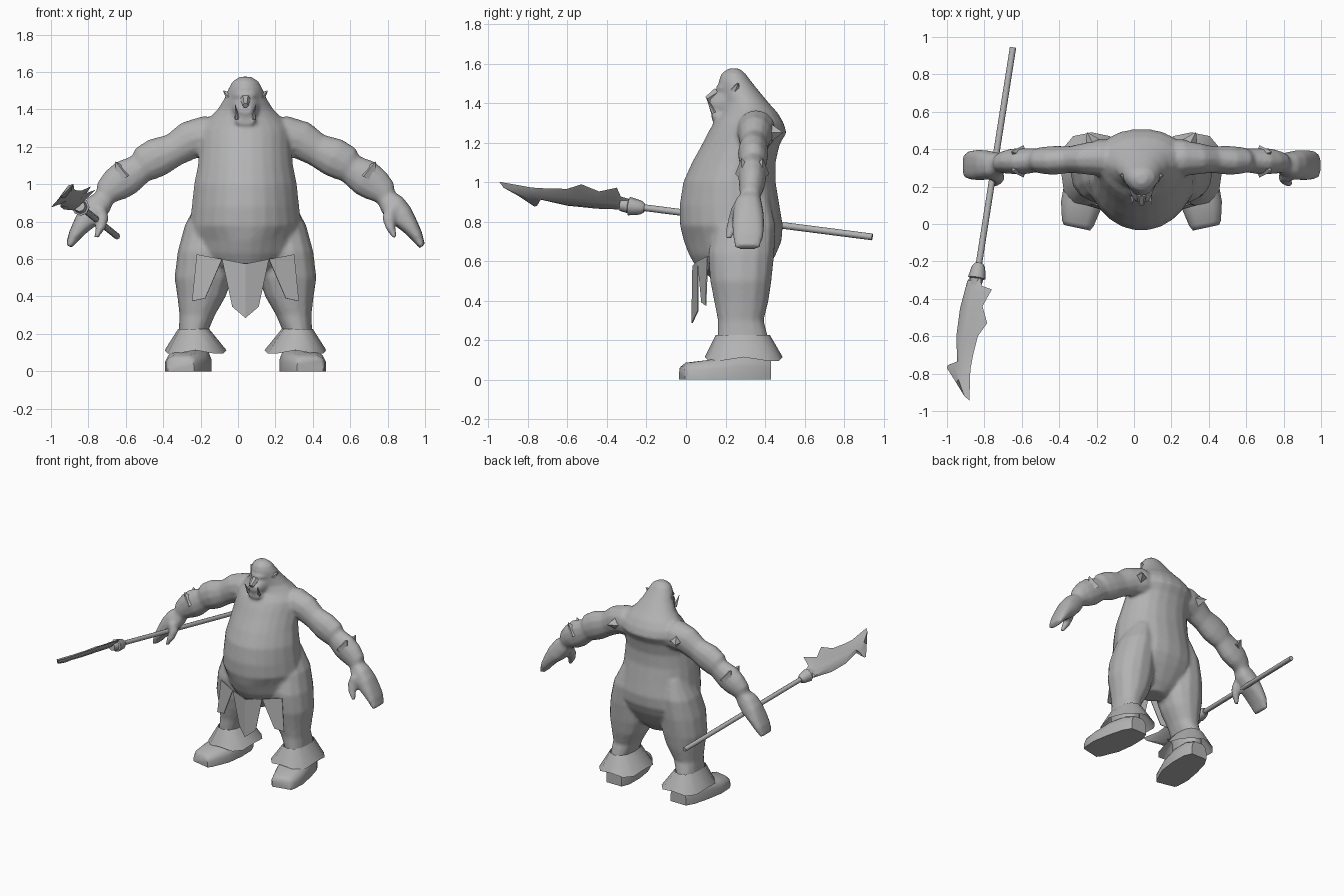
import bpy, bmesh, math
from mathutils import Vector

if "Cube" in bpy.data.objects:
    bpy.data.objects.remove(bpy.data.objects["Cube"])

CX = 0.04  # body centre line
grey = bpy.data.materials.new("plain_grey")
grey.diffuse_color = (0.45, 0.45, 0.45, 1)
grey.use_nodes = True
grey.node_tree.nodes["Principled BSDF"].inputs["Base Color"].default_value = grey.diffuse_color


def finish(bm, name, angle=50):
    bmesh.ops.recalc_face_normals(bm, faces=bm.faces[:])
    me = bpy.data.meshes.new(name)
    bm.to_mesh(me)
    bm.free()
    me.materials.append(grey)
    ob = bpy.data.objects.new(name, me)
    bpy.context.collection.objects.link(ob)
    bpy.ops.object.select_all(action='DESELECT')
    bpy.context.view_layer.objects.active = ob
    ob.select_set(True)
    if angle:
        bpy.ops.object.shade_smooth_by_angle(angle=math.radians(angle))
    return ob


def skin(name, rings, angle=50, caps=True):
    """Join rings of points into one skin."""
    bm = bmesh.new()
    vs = [[bm.verts.new(p) for p in r] for r in rings]
    n = len(vs[0])
    for a, b in zip(vs, vs[1:]):
        for i in range(n):
            j = (i + 1) % n
            bm.faces.new((a[i], a[j], b[j], b[i]))
    if caps:
        bm.faces.new(vs[0])
        bm.faces.new(vs[-1])
    return finish(bm, name, angle)


def oval(c, u, v, n=14, power=1.0):
    """Oval ring; power below 1 makes it squarer."""
    c, u, v = Vector(c), Vector(u), Vector(v)
    out = []
    for i in range(n):
        t = 2 * math.pi * i / n
        a, b = math.cos(t), math.sin(t)
        out.append(c + u * math.copysign(abs(a) ** power, a)
                   + v * math.copysign(abs(b) ** power, b))
    return out


def upright(rows, s=1, n=14, power=1.0):
    """Level rings from (z, x centre, half width, y front, y back)."""
    return [oval((CX + s * d, (f + b) / 2, z), (w, 0, 0), (0, (b - f) / 2, 0), n, power)
            for z, d, w, f, b in rows]


def sheet(name, pts, faces, thick):
    bm = bmesh.new()
    vs = [bm.verts.new(p) for p in pts]
    for f in faces:
        bm.faces.new([vs[i] for i in f])
    ob = finish(bm, name, 0)
    m = ob.modifiers.new("thickness", 'SOLIDIFY')
    m.thickness = thick
    m.offset = 0
    return ob


def cone(name, base, tip, r, n=6, r2=0.002):
    base, tip = Vector(base), Vector(tip)
    q = (tip - base).to_track_quat('Z', 'Y')
    u, v = q @ Vector((1, 0, 0)), q @ Vector((0, 1, 0))
    return skin(name, [oval(base, u * r, v * r, n), oval(tip, u * r2, v * r2, n)])


# Torso: hips, belly, chest, shoulder hump and crown; the belly narrows to the front
torso = upright([
    (0.46, 0, .08, .18, .34), (0.52, 0, .19, .12, .39), (0.57, 0, .25, .05, .42),
    (0.63, 0, .295, .015, .455), (0.70, 0, .315, -.012, .485), (0.78, 0, .30, -.032, .492),
    (0.88, 0, .288, -.034, .475), (1.00, 0, .275, -.015, .455), (1.10, 0, .255, .03, .455),
    (1.19, 0, .248, .08, .475), (1.25, 0, .25, .11, .51), (1.30, 0, .24, .14, .495),
    (1.35, 0, .20, .18, .465), (1.40, 0, .15, .19, .42), (1.46, 0, .112, .175, .37),
    (1.51, 0, .092, .165, .33), (1.55, 0, .07, .18, .30), (1.575, 0, .03, .215, .27)], n=22, power=.9)
for ring in torso:
    y0, y1 = min(p.y for p in ring), max(p.y for p in ring)
    for p in ring:
        t = max(0, 1 - 2 * (p.y - y0) / (y1 - y0))
        p.x = CX + (p.x - CX) * (1 - t * (.45 if p.z < .75 else .22))
body = [skin("body", torso)]

# Face: muzzle, jaw, brow and nose
body.append(skin("muzzle", [oval((CX, y, z), (w, 0, 0), (0, 0, h), 12, .9) for y, z, w, h in
                            [(.27, 1.41, .09, .08), (.19, 1.405, .07, .075), (.145, 1.395, .052, .05),
                             (.12, 1.395, .035, .025)]]))
body.append(skin("jaw", [oval((CX, y, z), (w, 0, 0), (0, 0, h), 12, .8) for y, z, w, h in
                         [(.28, 1.34, .075, .05), (.18, 1.33, .065, .035), (.13, 1.34, .05, .024)]]))
body.append(skin("brow", [oval((CX + x, y, 1.475), (0, .028, 0), (0, 0, .018), 8) for x, y in
                          [(-.075, .23), (-.04, .187), (0, .175), (.04, .187), (.075, .23)]]))
cone("nose", (CX, .16, 1.455), (CX, .105, 1.42), .028, 6, .015)

for s, side in ((-1, "right"), (1, "left")):
    def P(d, y, z):
        return (CX + s * d, y, z)

    # Ear, tusk and shoulder blade spike
    cone(side + "_ear", P(.08, .25, 1.465), P(.118, .265, 1.50), .028)
    cone(side + "_tusk", P(.045, .14, 1.35), P(.055, .105, 1.425), .013)
    cone(side + "_back_spike", P(.25, .41, 1.25), P(.29, .49, 1.25), .06, 4)

    # Arm: stepped muscles from shoulder to wrist (d, z, radius, y centre, y radius)
    arm = [(.10, 1.25, .10, .35, .10), (.22, 1.258, .108, .355, .10), (.30, 1.235, .104, .35, .085),
           (.38, 1.185, .09, .345, .072), (.47, 1.145, .106, .34, .078), (.535, 1.11, .10, .34, .072),
           (.56, 1.085, .082, .34, .064), (.64, 1.035, .10, .335, .072), (.695, .995, .092, .335, .068),
           (.735, .96, .076, .33, .06), (.755, .925, .052, .325, .052)]
    rings = []
    for i, (d, z, r, y, ry) in enumerate(arm):
        a, b = arm[max(i - 1, 0)], arm[min(i + 1, len(arm) - 1)]
        t = Vector((s * (b[0] - a[0]), 0, b[1] - a[1])).normalized()
        rings.append(oval(P(d, y, z), Vector((-t.z, 0, t.x)) * r, (0, ry, 0), 12))
    body.append(skin(side + "_arm", rings))
    # Forearm fins
    for y in (.30, .37):
        cone(side + "_elbow_fin", P(.65, y, 1.04), P(.695, y + (y - .335) * .5, 1.12), .055, 4)
    cone(side + "_wrist_fin", P(.71, .33, .96), P(.775, .33, 1.0), .05, 4)

    # Mitten hand and thumb
    hand = [(.745, .935, .05, .325, .05), (.785, .89, .07, .315, .07), (.83, .835, .068, .315, .08),
            (.88, .775, .048, .315, .082), (.915, .725, .035, .315, .078), (.945, .668, .018, .31, .065)]
    body.append(skin(side + "_hand", [oval(P(d, y, z), (s * r * .8, 0, r * .6), (0, ry, 0), 12, .8)
                                      for d, z, r, y, ry in hand]))
    body.append(skin(side + "_thumb", [oval(P(d, y, z), (r, 0, 0), (0, r, 0), 8) for d, y, z, r in
                                       [(.785, .27, .88, .04), (.765, .25, .82, .036),
                                        (.775, .23, .765, .028), (.80, .215, .71, .014)]]))

    # Leg
    body.append(skin(side + "_leg", upright([
        (.92, .17, .08, .22, .42), (.78, .195, .13, .14, .455), (.64, .215, .148, .11, .45),
        (.50, .225, .155, .12, .435), (.40, .235, .13, .14, .42), (.30, .258, .095, .16, .395),
        (.22, .277, .08, .16, .415), (.08, .285, .08, .17, .41)], s, 14, .9)))

    # Flared ankle cuff with a slightly uneven hem
    top = upright([(.225, .277, .084, .15, .425)], s, 12, .85)[0]
    hem = upright([(.105, .267, .165, .095, .49)], s, 12, .75)[0]
    hem = [p + Vector((0, 0, -.01 if i % 3 else .008)) for i, p in enumerate(hem)]
    skin(side + "_cuff", [top, hem], 60, False)

    # Foot: flat sole, blunt toe (y, d, half width, height)
    foot = [(-.02, .345, .07, .065), (.005, .34, .085, .085), (.12, .315, .115, .10),
            (.25, .295, .112, .13), (.37, .28, .095, .13), (.43, .275, .065, .11)]
    skin(side + "_foot", [[P(d + w * a, y + (.015 * a if y < .05 else 0), h * b) for a, b in
                           ((-1, 0), (-1, .5), (-.85, .85), (-.5, 1), (.5, 1), (.85, .85), (1, .5), (1, 0))]
                          for y, d, w, h in foot], 55)

    # Side strip of the loincloth
    sheet(side + "_cloth_strip",
          [P(.125, .06, .60), P(.26, .11, .625), P(.285, .10, .375), P(.215, .08, .39)],
          [(0, 1, 2, 3)], .006)

# Fuse the fleshy parts into one smooth skin
bpy.ops.object.select_all(action='DESELECT')
for ob in body:
    ob.select_set(True)
bpy.context.view_layer.objects.active = body[0]
bpy.ops.object.join()
m = body[0].modifiers.new("fuse", 'REMESH')
m.mode = 'VOXEL'
m.voxel_size = .012
m.use_smooth_shade = True
m = body[0].modifiers.new("soften", 'SMOOTH')
m.factor = .5
m.iterations = 4

# Middle panel of the loincloth, creased down the centre
sheet("cloth_panel",
      [(CX - .125, .06, .60), (CX, .035, .575), (CX + .125, .06, .60),
       (CX + .07, .06, .345), (CX, .03, .285), (CX - .07, .06, .345)],
      [(0, 1, 4, 5), (1, 2, 3, 4)], .006)

# Polearm: shaft, collar and notched blade
cone("shaft", (-.647, .943, .722), (-.835, -.25, .875), .017, 8, .017)
axis = Vector((-.157, -.98, .125)).normalized()
u = axis.cross(Vector((0, 0, 1))).normalized()
v = u.cross(axis)
start = Vector((-.828, -.21, .868))
skin("collar", [oval(start + axis * t, u * r, v * r, 8) for t, r in
                [(0, .022), (.02, .036), (.08, .047), (.085, .036), (.125, .03)]])

outline = [(-.88, -.29), (-.82, -.29), (-.815, -.33), (-.76, -.35), (-.81, -.44), (-.785, -.53),
           (-.835, -.60), (-.86, -.70), (-.875, -.78), (-.88, -.945), (-.95, -.85), (-1.0, -.77),
           (-.995, -.755), (-.945, -.745), (-.95, -.60), (-.93, -.45)]
plane = Vector((-.743, .2, 1)).normalized()
bm = bmesh.new()
edge = [bm.verts.new((x, y, 1.466 + .743 * x - .2 * y)) for x, y in outline]
for side in (1, -1):  # bevelled faces swell towards the middle of the blade
    inner = []
    for e in edge:
        x = e.co.x + (-.885 - .03 * (e.co.y < -.6) - e.co.x) * .55
        y = e.co.y + (-.55 - e.co.y) * .06
        inner.append(bm.verts.new(Vector((x, y, 1.466 + .743 * x - .2 * y)) + plane * .014 * side))
    for i in range(len(edge)):
        j = (i + 1) % len(edge)
        bm.faces.new((edge[i], edge[j], inner[j], inner[i]))
    bm.faces.new(inner)
finish(bm, "blade", 30)
